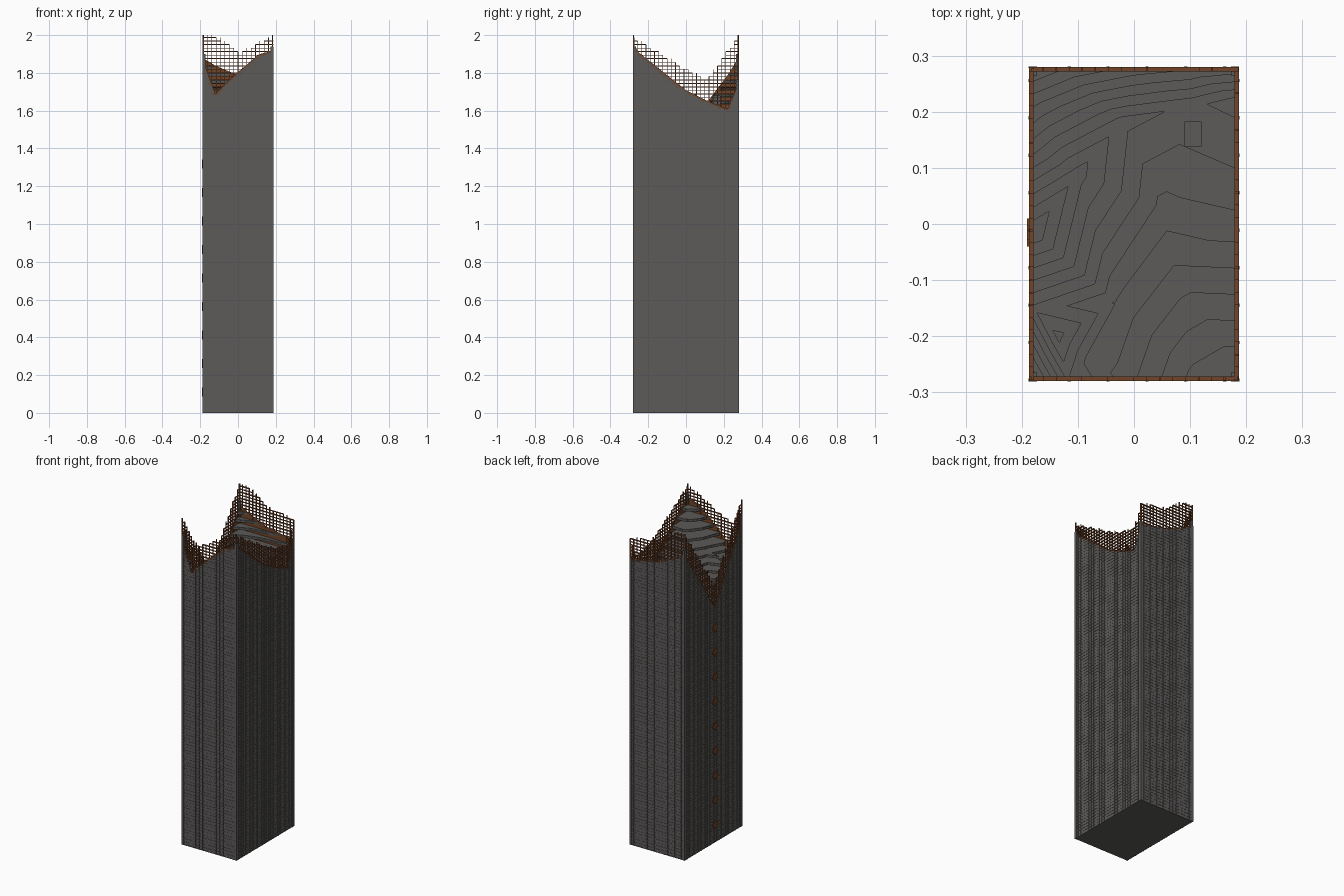
import bpy, bmesh
from mathutils import Vector
from mathutils.geometry import delaunay_2d_cdt

if "Cube" in bpy.data.objects:
    bpy.data.objects.remove(bpy.data.objects["Cube"])

HX, HY = 0.185, 0.278      # half size of the tower
FLOOR = 0.0375             # storey height
BAY = 0.0225               # spacing of facade ribs


def material(name, rgb):
    m = bpy.data.materials.new(name)
    m.diffuse_color = (*rgb, 1)
    m.use_nodes = True
    m.node_tree.nodes["Principled BSDF"].inputs["Base Color"].default_value = m.diffuse_color
    return m


GREY = material("concrete grey", (0.107, 0.103, 0.1))
RUST = material("rust brown", (0.17, 0.058, 0.022))

# Torn edge of each wall: (position along wall, wall top, steel frame top)
EDGES = {
    "front": [(-HX, 1.86, 1.99), (-.12, 1.68, 1.84), (-.03, 1.77, 1.88),
              (.11, 1.89, 1.96), (HX, 1.91, 1.99)],
    "back": [(-HX, 1.87, 2.0), (-.12, 1.83, 2.0), (0, 1.78, 1.91),
             (.1, 1.76, 1.89), (HX, 1.74, 1.88)],
    "left": [(-HY, 1.86, 2.0), (-.15, 1.66, 1.8), (-.015, 1.43, 1.58),
             (.13, 1.66, 1.79), (.22, 1.78, 1.92), (HY, 1.87, 2.0)],
    "right": [(-HY, 1.94, 2.0), (-.25, 1.9, 1.97), (0, 1.7, 1.82), (.1, 1.65, 1.77),
              (.22, 1.6, 1.74), (HY, 1.74, 1.88)],
}
# Ridge and valley points of the torn interior
INNER = [(-.1, .09, 1.52), (-.02, .185, 1.6), (.1, .21, 1.62), (.05, .03, 1.7),
         (-.03, -.14, 1.73), (-.08, -.24, 1.74), (-.135, -.2, 1.6), (.07, -.07, 1.76)]


def place(side, s, d, z):
    """Point on a wall: s along it, d outward from it."""
    return Vector({"front": (s, -HY - d, z), "back": (s, HY + d, z),
                   "left": (-HX - d, s, z), "right": (HX + d, s, z)}[side])


def height(side, s, k):
    """Interpolated wall top (k=1) or frame top (k=2)."""
    e = EDGES[side]
    for a, b in zip(e, e[1:]):
        if s <= b[0] + 1e-6:
            return a[k] + (b[k] - a[k]) * (s - a[0]) / (b[0] - a[0])
    return e[-1][k]


def hexa(bm, c):
    """Six-sided solid from four bottom and four top corners."""
    v = [bm.verts.new(p) for p in c]
    for f in ((3, 2, 1, 0), (4, 5, 6, 7), (0, 1, 5, 4), (1, 2, 6, 5), (2, 3, 7, 6), (3, 0, 4, 7)):
        bm.faces.new([v[i] for i in f])


def wall_box(bm, side, s0, s1, d0, d1, z0, za, zb=None):
    """Box on a wall whose top may slope from za to zb."""
    zb = za if zb is None else zb
    plan = ((s0, d0, za), (s1, d0, zb), (s1, d1, zb), (s0, d1, za))
    hexa(bm, [place(side, s, d, z0) for s, d, _ in plan] + [place(side, s, d, z) for s, d, z in plan])


def block(bm, x0, x1, y0, y1, z0, z1):
    plan = ((x0, y0), (x1, y0), (x1, y1), (x0, y1))
    hexa(bm, [(x, y, z) for z in (z0, z1) for x, y in plan])


def finish(bm, name, mat):
    bmesh.ops.recalc_face_normals(bm, faces=bm.faces)
    me = bpy.data.meshes.new(name)
    bm.to_mesh(me)
    bm.free()
    me.materials.append(mat)
    bpy.context.collection.objects.link(bpy.data.objects.new(name, me))


# Walls, ribs, storey bands and bare steel for each side
for side, edge in EDGES.items():
    half = edge[-1][0]
    n = round(2 * half / BAY)
    pos = [-half + 2 * half * i / n for i in range(n + 1)]

    wall = bmesh.new()
    for a, b in zip(edge, edge[1:]):
        wall_box(wall, side, a[0], b[0], -.003, 0, 0, a[1], b[1])
    finish(wall, side + "_wall", GREY)

    ribs, bands = bmesh.new(), bmesh.new()
    posts, beams = bmesh.new(), bmesh.new()
    for i, s in enumerate(pos):
        top = height(side, s, 1)
        big = i % 3 == 0
        w, d = (.003, .003) if big else (.0018, .002)
        wall_box(ribs, side, s - w, s + w, 0, d, 0, top)
        # steel upright, cut off at a half storey
        steel = round(height(side, s, 2) / (FLOOR / 2)) * FLOOR / 2
        w = .002 if big else .0014
        wall_box(posts, side, s - w, s + w, -.006, .001, top - .04, min(steel, 2.0))
    for a, b in zip(pos, pos[1:]):
        wa, wb = height(side, a, 1), height(side, b, 1)
        reach = min(height(side, a, 2), height(side, b, 2))
        for k in range(int(2 / FLOOR * 2) + 1):
            z = k * FLOOR / 2
            if z + .002 < min(wa, wb):
                wall_box(bands, side, a, b, 0, .0015, z, z + (.005 if k % 2 == 0 else .003))
            elif z < reach + .006:
                h = .005 if k % 2 == 0 else .003
                wall_box(beams, side, a, b, -.006, .002, z - h / 2, min(z + h / 2, 2.0))
    finish(ribs, side + "_ribs", GREY)
    finish(bands, side + "_storey_bands", GREY)
    finish(posts, side + "_steel_posts", RUST)
    finish(beams, side + "_steel_beams", RUST)

# Rusty openings down the middle of the left wall
bm = bmesh.new()
for i in range(9):
    z = .11 + i * .151
    wall_box(bm, "left", -.04, .01, 0, .0055, z - .009, z + .009)
    wall_box(bm, "left", -.028, -.002, 0, .006, z - .024, z + .024)
finish(bm, "left_openings", RUST)

# Thin rust rim just above every wall top, with an inner lining
bm = bmesh.new()
for side, edge in EDGES.items():
    for a, b in zip(edge, edge[1:]):
        wall_box(bm, side, a[0], b[0], -.005, -.003, 1.3, a[1] + .008, b[1] + .008)
finish(bm, "rim_lining", RUST)

# Torn interior: each floor is the terrain sliced at its own level
pts = list(INNER)
for side, edge in EDGES.items():
    for s, top, _ in (edge if side in ("front", "back") else edge[1:-1]):
        p = place(side, s, -.005, top)
        pts.append((max(-HX + .005, min(HX - .005, p.x)), p.y, top))
co, _, tris, orig, *_ = delaunay_2d_cdt([Vector(p[:2]) for p in pts], [], [], 0, 1e-5)
floors, rims = bmesh.new(), bmesh.new()
for k in range(36, 52):
    z = k * FLOOR
    bm = bmesh.new()
    vs = [bm.verts.new((c.x, c.y, pts[o[0]][2])) for c, o in zip(co, orig)]
    for t in tris:
        bm.faces.new([vs[i] for i in t])
    bmesh.ops.bisect_plane(bm, geom=bm.verts[:] + bm.edges[:] + bm.faces[:],
                           plane_co=(0, 0, z), plane_no=(0, 0, 1), clear_inner=True)
    for face in bm.faces:
        for target, z0, z1 in ((floors, z - .006, z), (rims, z - .016, z - .0065)):
            lo = [target.verts.new((v.co.x, v.co.y, z0)) for v in face.verts]
            hi = [target.verts.new((v.co.x, v.co.y, z1)) for v in face.verts]
            target.faces.new(lo[::-1])
            target.faces.new(hi)
            for i, e in enumerate(face.loops):
                if e.edge.is_boundary:
                    j = (i + 1) % len(lo)
                    target.faces.new((lo[i], lo[j], hi[j], hi[i]))
    bm.free()
for bm, name in ((floors, "floors"), (rims, "floor_undersides")):
    bmesh.ops.remove_doubles(bm, verts=bm.verts, dist=1e-5)
    finish(bm, name, GREY)

# Base slab
bm = bmesh.new()
block(bm, -HX, HX, -HY, HY, 0, .012)
finish(bm, "base_slab", GREY)

# Corner columns and the shaft stub
bm = bmesh.new()
for sx, sy, top in ((-1, -1, 1.9), (1, -1, 1.94), (-1, 1, 1.9), (1, 1, 1.76)):
    x, y = sx * (HX - .005), sy * (HY - .005)
    block(bm, x - .0075, x + .0075, y - .008, y + .008, 0, top)
block(bm, .09, .12, .138, .183, 1.4, 1.68)
finish(bm, "corner_columns_and_shaft", GREY)
